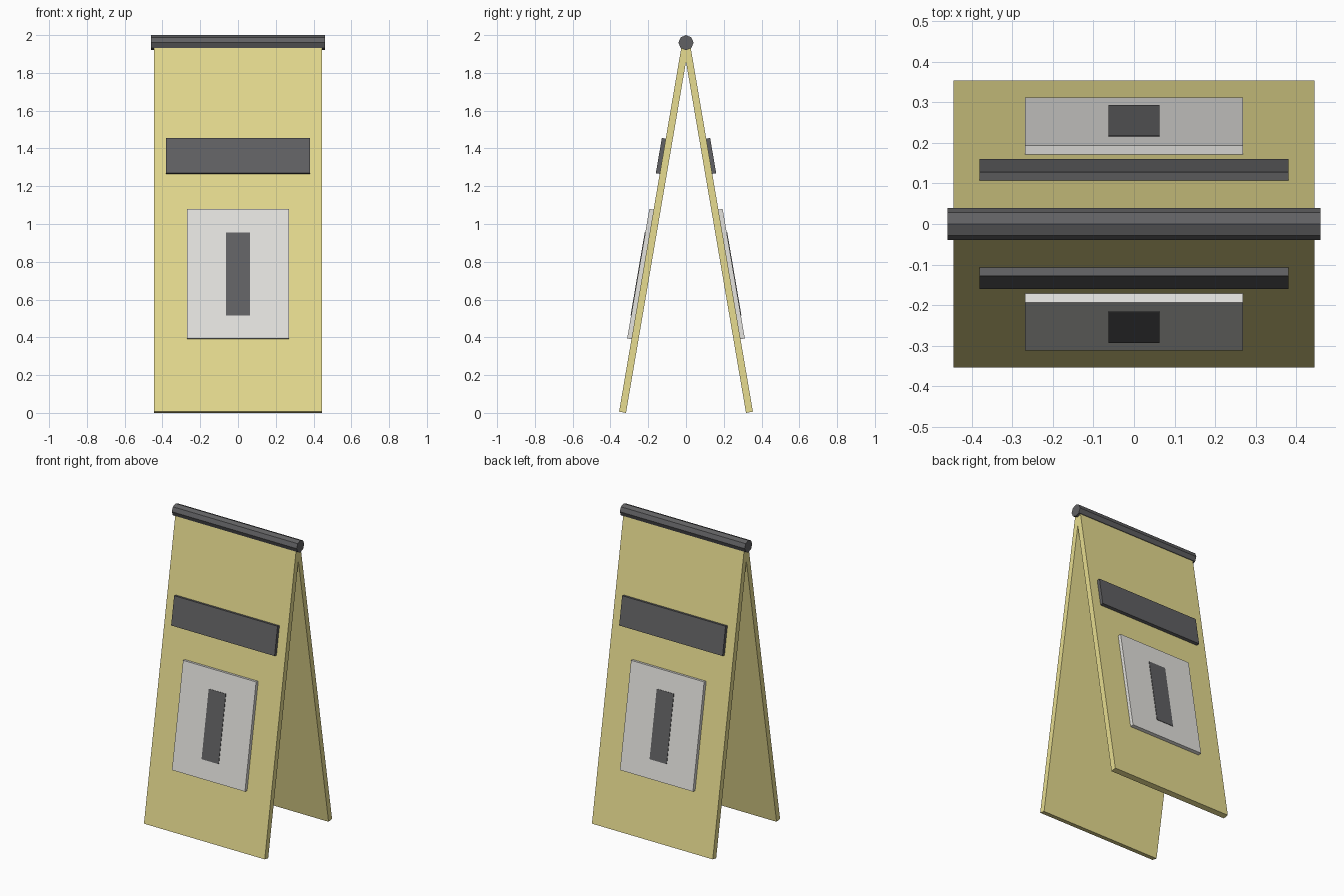
import bpy, math
from mathutils import Matrix

if "Cube" in bpy.data.objects:
    bpy.data.objects.remove(bpy.data.objects["Cube"])

HINGE_Z = 1.96
TILT = math.radians(9.7)


def material(name, rgb):
    m = bpy.data.materials.new(name)
    m.diffuse_color = (*rgb, 1)
    m.use_nodes = True
    m.node_tree.nodes["Principled BSDF"].inputs["Base Color"].default_value = m.diffuse_color
    return m


yellow = material("yellow_plastic", (0.80, 0.72, 0.28))
dark = material("dark_grey", (0.12, 0.12, 0.125))
pale = material("pale_label", (0.78, 0.77, 0.74))


def slab(name, side, half_w, top, bottom, inner, outer, mat):
    """Box on a tilted leg: top/bottom are distances down from the hinge,
    inner/outer are offsets along the leg's outward normal."""
    size = (2 * half_w, outer - inner, bottom - top)
    local = Matrix.Translation((0, -(inner + outer) / 2, -(top + bottom) / 2))
    leg = (Matrix.Rotation(side * math.pi, 4, 'Z')
           @ Matrix.Translation((0, 0, HINGE_Z))
           @ Matrix.Rotation(-TILT, 4, 'X'))
    bpy.ops.mesh.primitive_cube_add(size=1)
    ob = bpy.context.object
    ob.name = name
    ob.data.transform(leg @ local @ Matrix.Diagonal((*size, 1)))
    ob.data.materials.append(mat)


# Two mirrored legs, each with its strip, label and bar
for side, tag in enumerate(("front", "back")):
    slab(tag + "_panel", side, 0.445, 0.0, 1.9855, -0.017, 0.020, yellow)
    slab(tag + "_strip", side, 0.381, 0.519, 0.708, 0.020, 0.041, dark)
    slab(tag + "_label", side, 0.269, 0.900, 1.596, 0.020, 0.043, pale)
    slab(tag + "_label_bar", side, 0.063, 1.028, 1.474, 0.036, 0.046, dark)

# Octagonal hinge rod along the top
bpy.ops.mesh.primitive_cylinder_add(vertices=8, radius=0.04, depth=0.92)
rod = bpy.context.object
rod.name = "hinge_rod"
rod.data.transform(Matrix.Translation((0, 0, HINGE_Z))
                   @ Matrix.Rotation(math.pi / 2, 4, 'Y'))
rod.data.materials.append(dark)
